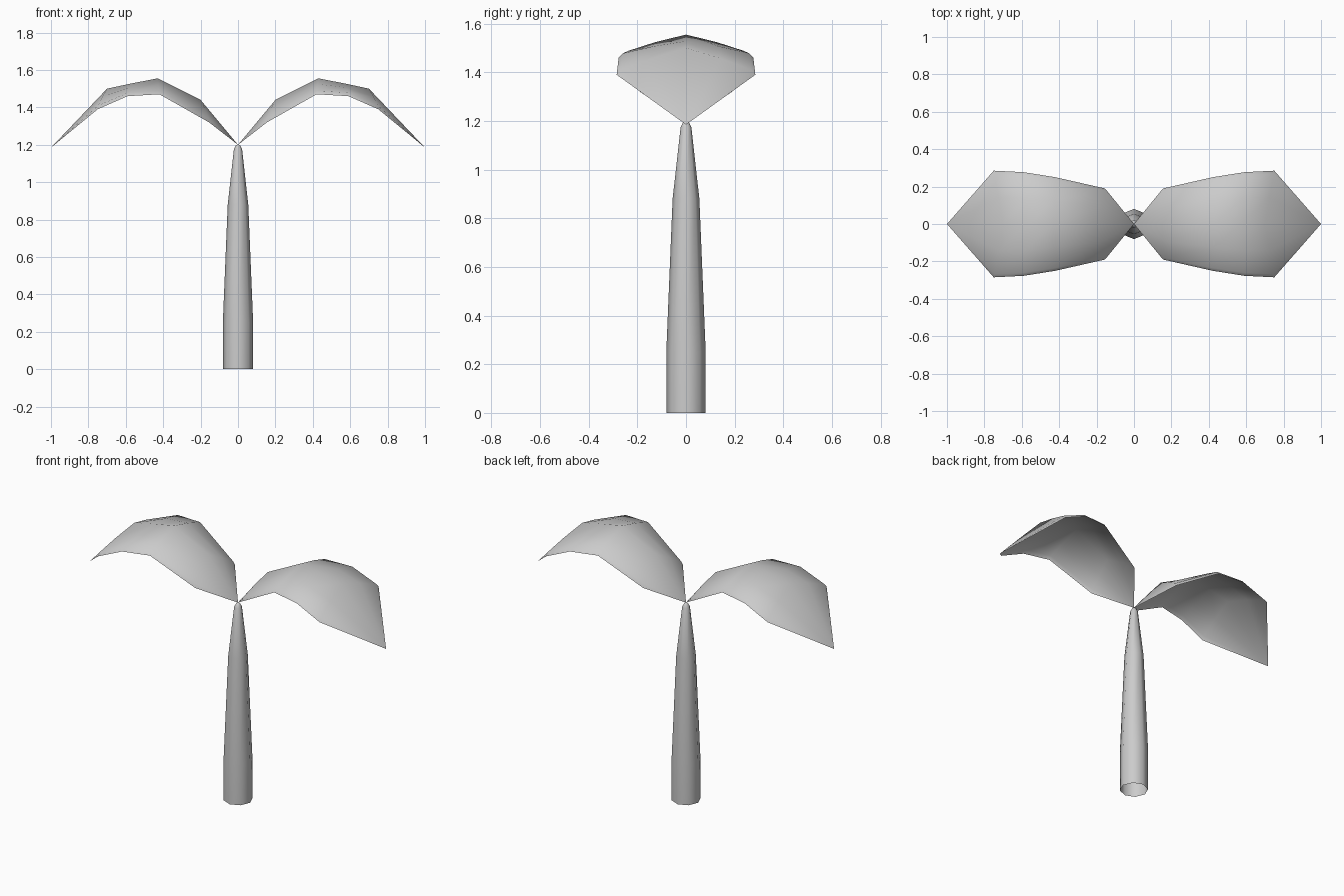
import bpy, bmesh, math

if "Cube" in bpy.data.objects:
    bpy.data.objects.remove(bpy.data.objects["Cube"])

grey = bpy.data.materials.new("plain_grey")
grey.diffuse_color = (0.6, 0.6, 0.6, 1)
grey.use_nodes = True
grey.node_tree.nodes["Principled BSDF"].inputs["Base Color"].default_value = grey.diffuse_color


def finish(name, bm):
    me = bpy.data.meshes.new(name)
    bmesh.ops.remove_doubles(bm, verts=bm.verts, dist=0.0005)
    bm.to_mesh(me)
    bm.free()
    me.materials.append(grey)
    ob = bpy.data.objects.new(name, me)
    bpy.context.collection.objects.link(ob)
    bpy.ops.object.select_all(action='DESELECT')
    ob.select_set(True)
    bpy.context.view_layer.objects.active = ob
    bpy.ops.object.shade_smooth_by_angle(angle=math.radians(60))
    return ob


def skin(bm, rows, closed=False):
    # bridge neighbouring rows of points, skipping collapsed quads
    rows = [[bm.verts.new(p) for p in r] for r in rows]
    for a, b in zip(rows, rows[1:]):
        n = len(a)
        for i in range(n if closed else n - 1):
            j = (i + 1) % n
            quad = []
            for v in (a[i], a[j], b[j], b[i]):
                if all((v.co - q.co).length > 0.0005 for q in quad):
                    quad.append(v)
            if len(quad) > 2:
                bm.faces.new(quad)


# stem: tapering eight-sided tube, open at the bottom
profile = [(0.081, 0), (0.081, 0.25), (0.055, 0.88), (0.022, 1.175), (0.012, 1.195), (0, 1.205)]
bm = bmesh.new()
skin(bm, [[(r * math.cos(k * math.pi / 4), r * math.sin(k * math.pi / 4), z)
           for k in range(8)] for r, z in profile], closed=True)
finish("stem", bm)

# leaf stations: midrib x, midrib z, edge x, edge half width, edge z
stations = [(0, 1.2, 0, 0, 1.2), (0.20, 1.44, 0.155, 0.19, 1.32), (0.43, 1.555, 0.42, 0.25, 1.47),
            (0.57, 1.528, 0.59, 0.277, 1.46), (0.70, 1.50, 0.75, 0.285, 1.39), (1.0, 1.185, 1.0, 0, 1.185)]


def leaf_row(side, mx, mz, ex, w, ez):
    row = []
    for t in (-1, -0.94, -0.5, 0, 0.5, 0.94, 1):
        a = abs(t)
        # gentle arch across the blade with a turned-down rim
        bow = {0.5: 0.012, 0.94: 0.014}.get(a, 0) if w else 0
        row.append((side * (mx + (ex - mx) * a), side * w * t, mz + (ez - mz) * a + bow))
    return row


# two drooping leaves
for name, side in (("right_leaf", 1), ("left_leaf", -1)):
    bm = bmesh.new()
    skin(bm, [leaf_row(side, *s) for s in stations])
    bmesh.ops.recalc_face_normals(bm, faces=bm.faces)
    if sum(f.normal.z for f in bm.faces) < 0:
        bmesh.ops.reverse_faces(bm, faces=bm.faces)
    finish(name, bm)
